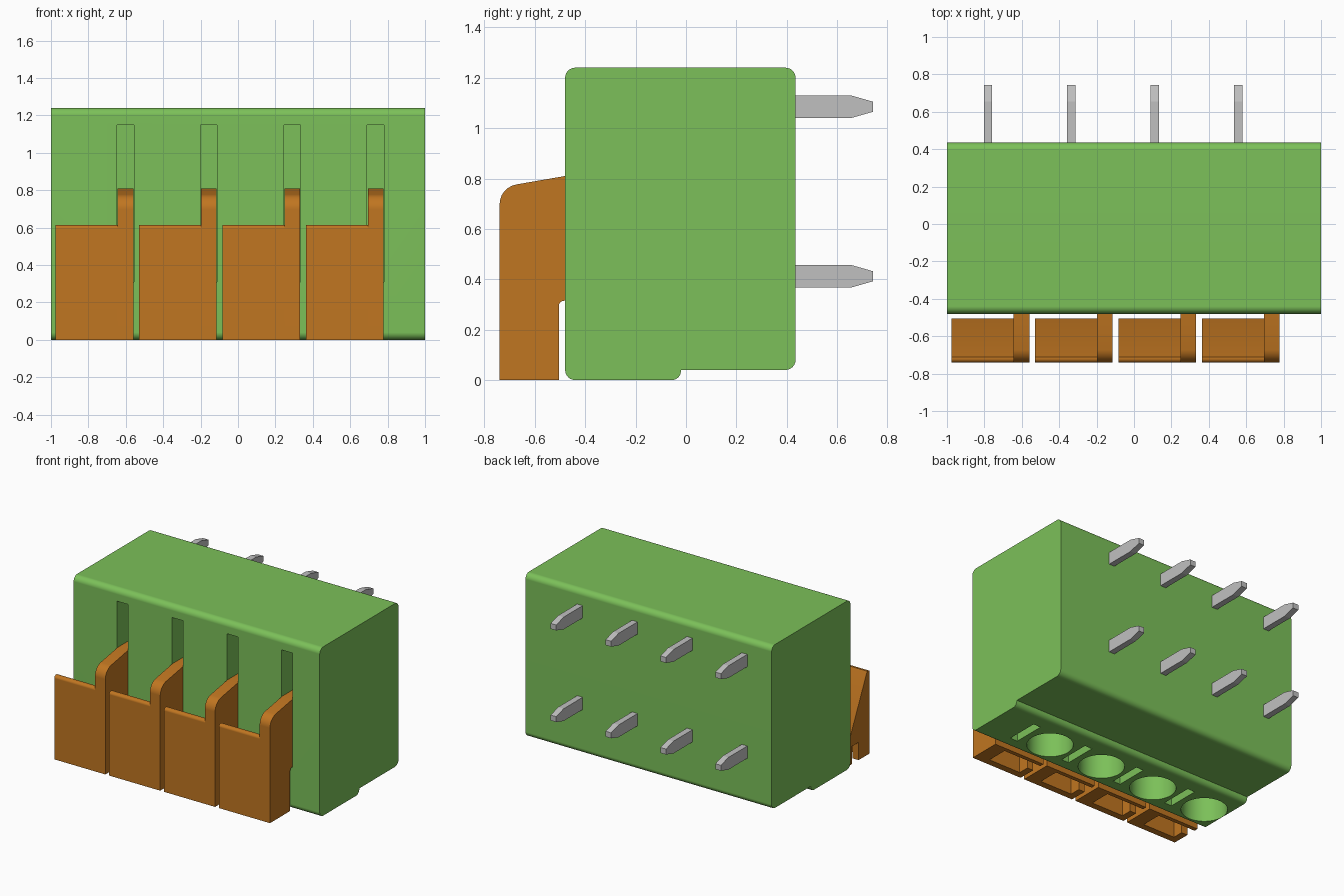
import bpy
import bmesh
import math
from mathutils import Vector

cube = bpy.data.objects.get("Cube")
if cube:
    bpy.data.objects.remove(cube, do_unlink=True)

PITCH = 0.446
COUNT = 4


def material(name, rgb):
    m = bpy.data.materials.new(name)
    m.use_nodes = True
    m.diffuse_color = (*rgb, 1)
    m.node_tree.nodes["Principled BSDF"].inputs["Base Color"].default_value = (*rgb, 1)
    return m


GREEN = material("green plastic", (0.20, 0.53, 0.10))
ORANGE = material("orange plastic", (0.53, 0.18, 0.015))
METAL = material("grey metal", (0.53, 0.53, 0.53))


def rounded(corners, steps=6):
    """Turn (y, z, radius) corners into an outline with filleted corners."""
    out = []
    for i, (y, z, r) in enumerate(corners):
        p = Vector((y, z))
        if r == 0:
            out.append(p)
            continue
        a = (Vector(corners[i - 1][:2]) - p).normalized()
        b = (Vector(corners[(i + 1) % len(corners)][:2]) - p).normalized()
        half = a.angle(b) / 2
        centre = p + (a + b).normalized() * (r / math.sin(half))
        start = p + a * (r / math.tan(half)) - centre
        end = p + b * (r / math.tan(half)) - centre
        sweep = math.pi - 2 * half
        for k in range(steps + 1):
            t = k / steps
            out.append(centre + (start * math.sin((1 - t) * sweep)
                                 + end * math.sin(t * sweep)) / math.sin(sweep))
    return out


def to_object(name, bm, mat):
    bmesh.ops.recalc_face_normals(bm, faces=bm.faces)
    mesh = bpy.data.meshes.new(name)
    bm.to_mesh(mesh)
    bm.free()
    obj = bpy.data.objects.new(name, mesh)
    bpy.context.collection.objects.link(obj)
    mesh.materials.append(mat)
    return obj


def extrude_x(name, corners, x0, x1, mat):
    bm = bmesh.new()
    face = bm.faces.new([bm.verts.new((x0, p.x, p.y)) for p in rounded(corners)])
    ext = bmesh.ops.extrude_face_region(bm, geom=[face])
    moved = [v for v in ext["geom"] if isinstance(v, bmesh.types.BMVert)]
    bmesh.ops.translate(bm, verts=moved, vec=(x1 - x0, 0, 0))
    return to_object(name, bm, mat)


def box(x, y, z, mat, name="cutter"):
    flat = [(y[0], z[0], 0), (y[1], z[0], 0), (y[1], z[1], 0), (y[0], z[1], 0)]
    return extrude_x(name, flat, x[0], x[1], mat)


def cylinder(x, y, z0, z1, r, mat):
    bm = bmesh.new()
    bmesh.ops.create_cone(bm, cap_ends=True, segments=40, radius1=r, radius2=r, depth=z1 - z0)
    bmesh.ops.translate(bm, verts=bm.verts, vec=(x, y, (z0 + z1) / 2))
    return to_object("cutter", bm, mat)


def activate(obj):
    bpy.ops.object.select_all(action="DESELECT")
    obj.select_set(True)
    bpy.context.view_layer.objects.active = obj


def cut(obj, cutters):
    for c in cutters:
        c.hide_render = True
        activate(obj)
        mod = obj.modifiers.new("cut", "BOOLEAN")
        mod.operation = "DIFFERENCE"
        mod.solver = "EXACT"
        mod.object = c
        bpy.ops.object.modifier_apply(modifier=mod.name)
        bpy.data.objects.remove(c, do_unlink=True)


def smooth(obj):
    activate(obj)
    bpy.ops.object.shade_smooth_by_angle(angle=math.radians(32))
    obj.modifiers.new("even shading", "WEIGHTED_NORMAL").keep_sharp = True


# Housing with a stepped underside
housing = extrude_x("housing", [
    (-0.48, 0, 0.04), (-0.02, 0, 0.036), (-0.02, 0.04, 0), (0.435, 0.04, 0.04),
    (0.435, 1.24, 0.04), (-0.48, 1.24, 0.04)], -1, 1, GREEN)

for i in range(COUNT):
    x = -0.975 + i * PITCH
    fin_x, end_x = x + 0.331, x + 0.415

    # Lever slot, wire hole and test slot in the housing
    cut(housing, [
        box((fin_x - 0.003, end_x + 0.003), (-0.6, -0.18), (0.31, 1.15), GREEN),
        cylinder(x + 0.131, -0.28, -0.1, 0.95, 0.155, GREEN),
        box((fin_x, fin_x + 0.06), (-0.38, -0.14), (-0.1, 0.25), GREEN),
    ])

    # Wedge-shaped push button, hollow underneath
    button = extrude_x(f"push_button_{i + 1}", [
        (-0.74, 0, 0), (-0.74, 0.615, 0.02), (-0.71, 0.615, 0),
        (-0.505, 0.19, 0), (-0.505, 0, 0)], x, fin_x, ORANGE)
    cut(button, [
        box((x + 0.05, fin_x - 0.02), (-0.69, -0.535), (-0.1, 0.15), ORANGE),
        box((x - 0.05, x + 0.08), (-0.61, -0.536), (-0.1, 0.13), ORANGE),
    ])
    smooth(button)

    # Tall fin that reaches into the slot
    fin = extrude_x(f"lever_fin_{i + 1}", [
        (-0.74, 0, 0), (-0.74, 0.765, 0.08), (-0.48, 0.81, 0), (-0.3, 0.81, 0),
        (-0.3, 0.315, 0), (-0.505, 0.315, 0.022), (-0.505, 0, 0)],
        fin_x, end_x, ORANGE)
    smooth(fin)

    # Two tapered solder pins at the back
    for row, z in (("lower", 0.412), ("upper", 1.085)):
        pin_x = x + 0.172
        extrude_x(f"{row}_pin_{i + 1}", [
            (0.42, z - 0.045, 0), (0.655, z - 0.045, 0), (0.742, z - 0.02, 0),
            (0.742, z + 0.02, 0), (0.655, z + 0.045, 0), (0.42, z + 0.045, 0)],
            pin_x, pin_x + 0.045, METAL)

smooth(housing)
